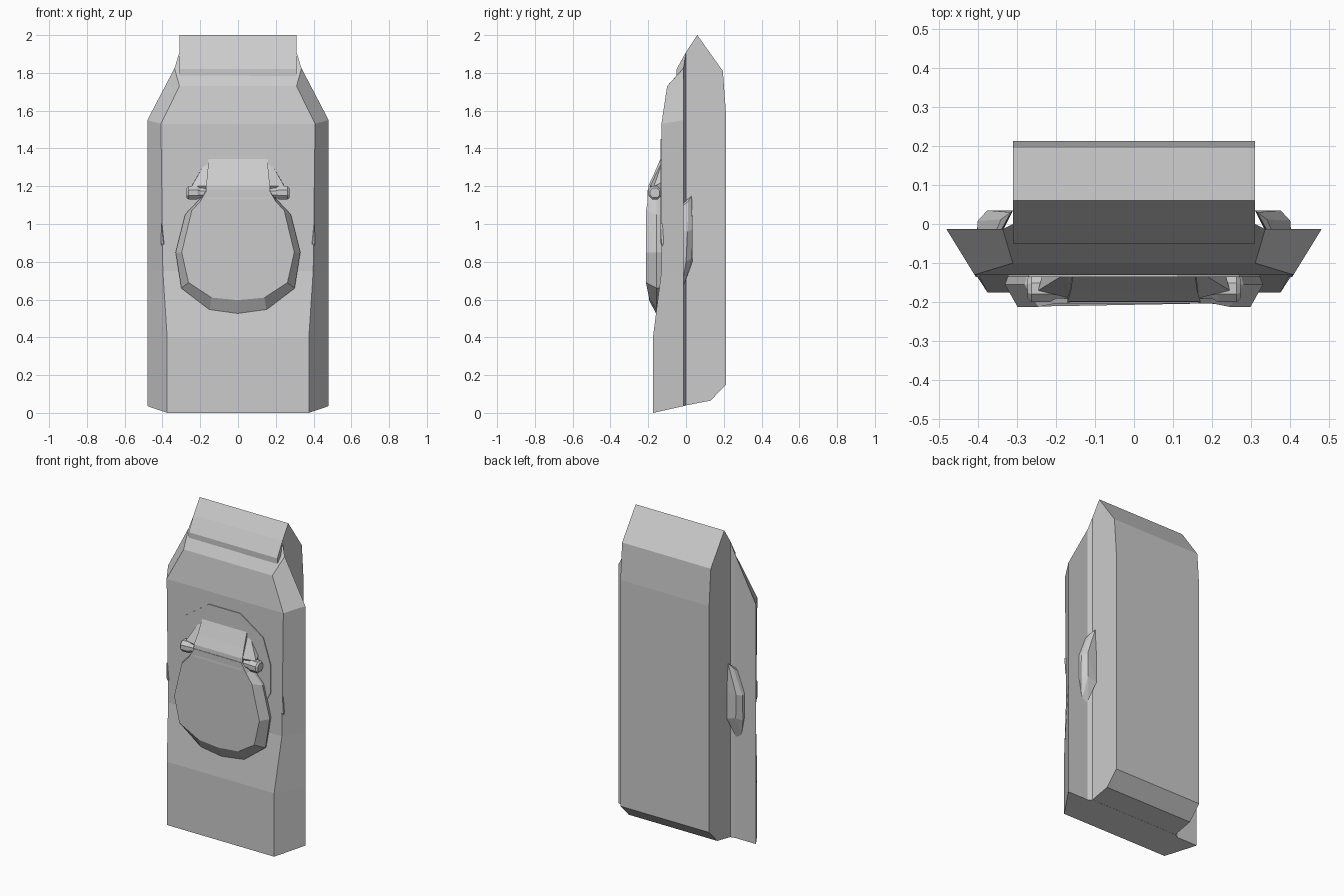
import bpy, bmesh, math
from mathutils import Vector

if "Cube" in bpy.data.objects:
    bpy.data.objects.remove(bpy.data.objects["Cube"])


def make(name, build):
    bm = bmesh.new()
    build(bm)
    bmesh.ops.remove_doubles(bm, verts=bm.verts, dist=1e-5)
    bmesh.ops.recalc_face_normals(bm, faces=bm.faces)
    me = bpy.data.meshes.new(name)
    bm.to_mesh(me)
    bm.free()
    ob = bpy.data.objects.new(name, me)
    bpy.context.collection.objects.link(ob)
    return ob


def loft(name, rings):
    """Skin a stack of equal-length closed rings and cap both ends."""
    def build(bm):
        vs = [[bm.verts.new(p) for p in r] for r in rings]
        n = len(rings[0])
        for a, b in zip(vs, vs[1:]):
            for i in range(n):
                j = (i + 1) % n
                bm.faces.new((a[i], a[j], b[j], b[i]))
        bm.faces.new(vs[0])
        bm.faces.new(vs[-1])
    return make(name, build)


def hull(name, pts):
    def build(bm):
        for p in pts:
            bm.verts.new(p)
        r = bmesh.ops.convex_hull(bm, input=bm.verts)
        junk = [g for g in r['geom_interior'] if isinstance(g, bmesh.types.BMVert)]
        bmesh.ops.delete(bm, geom=junk, context='VERTS')
        bmesh.ops.dissolve_limit(bm, angle_limit=0.02, verts=bm.verts, edges=bm.edges)
    return make(name, build)


def mirrored(half):
    """Close a right-hand (x, ...) outline with its left-hand copy."""
    return half + [(-p[0],) + tuple(p[1:]) for p in reversed(half) if abs(p[0]) > 1e-6]


# rear housing: side profile extruded across x
rear = [(-.05, .03), (.13, .065), (.212, .15), (.212, 1.58), (.195, 1.81),
        (.06, 2.0), (0, 1.91), (-.05, 1.82)]
loft("rear_housing", [[(x, y, z) for y, z in rear] for x in (-.31, .31)])

# front shell: front edge, outer edge, inner flange and root at each level
levels = [
    [(.375, -.175, 0), (.48, -.013, .036), (.335, -.013, .036), (.31, 0, .039)],
    [(.375, -.175, .4), (.48, -.013, .4), (.335, -.013, .4), (.31, 0, .4)],
    [(.398, -.13, .75), (.48, -.013, .75), (.335, -.013, .75), (.31, 0, .75)],
    [(.408, -.13, 1.53), (.48, -.013, 1.55), (.335, -.013, 1.55), (.31, 0, 1.55)],
    [(.31, -.10, 1.73), (.336, -.013, 1.825), (.335, -.013, 1.827), (.31, 0, 1.91)],
]
loft("front_shell", [mirrored(l) for l in levels])

# thin round plate behind the bulge
plate = mirrored([(.11, 1.45), (.27, 1.34), (.322, 1.18), (.32, 1.0), (.24, .85), (.10, .80)])
loft("back_plate", [[(x, y, z) for x, z in plate] for y in (-.12, -.135)])

# bulging cover: base, rim and front outlines
rim = [(.17, 1.18), (.205, 1.13), (.28, 1.05), (.33, .85), (.30, .66), (.15, .545), (0, .52)]
face = [(.165, 1.18), (.20, 1.12), (.245, 1.07), (.298, .85), (.262, .69), (.14, .61), (0, .597)]


def face_y(z):
    return -.196 if z < .65 else (-.203 if z > 1.1 else -.212)


loft("bulge_cover", [
    [(x * .96, -.115, z) for x, z in mirrored(rim)],
    [(x, -.155, z) for x, z in mirrored(rim)],
    [(x, face_y(z), z) for x, z in mirrored(face)]])

# sloped neck above the cover
neck = [(-.115, 1.345), (-.135, 1.345), (-.172, 1.26), (-.198, 1.205), (-.204, 1.13), (-.115, 1.13)]
widths = [.165, .157, .162, .17, .17, .17]
loft("neck", [[(s * w, y, z) for w, (y, z) in zip(widths, neck)] for s in (-1, 1)])

for s, side in ((1, "right"), (-1, "left")):
    # hinge pin with a tapered inner shoulder
    rings = []
    for x, r in ((.165, .028), (.20, .028), (.215, .038), (.262, .038), (.272, .028)):
        rings.append([(s * x, -.165 + r * math.cos(a), 1.165 + r * math.sin(a))
                      for a in [math.pi / 8 + k * math.pi / 4 for k in range(8)]])
    loft("hinge_pin_" + side, rings)

    # triangular brace between neck and hinge
    hull("hinge_brace_" + side, [(s * x, y, z) for x, y, z in (
        (.15, -.12, 1.345), (.172, -.125, 1.33), (.155, -.165, 1.25), (.165, -.19, 1.2),
        (.235, -.13, 1.22), (.245, -.17, 1.2), (.16, -.12, 1.14), (.225, -.13, 1.14))])

    # faceted lug piercing the side flange
    hull("side_lug_" + side, [(s * x, y, z) for x, y, z in (
        (.315, .03, 1.15), (.34, .012, 1.12), (.31, .035, .98), (.375, .035, .97),
        (.40, .008, .96), (.31, .034, .80), (.37, .032, .82), (.398, 0, .80),
        (.34, -.01, .68), (.375, -.02, .68),
        (.405, -.135, 1.0), (.408, -.13, .9), (.395, -.135, .9))])
